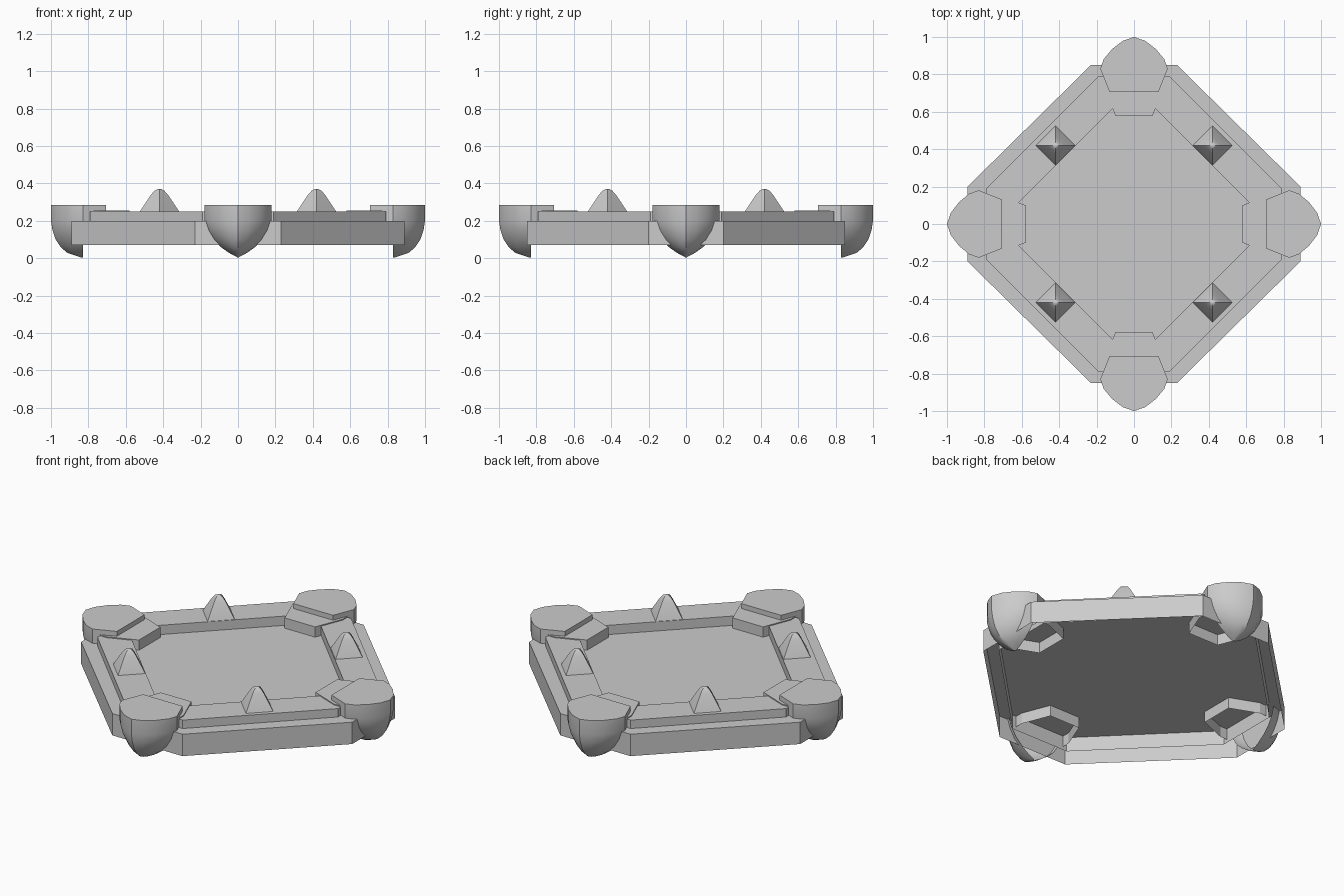
import bpy, bmesh, math
from mathutils import Matrix

if "Cube" in bpy.data.objects:
    bpy.data.objects.remove(bpy.data.objects["Cube"])


def finish(name, bm, smooth=None):
    bmesh.ops.remove_doubles(bm, verts=bm.verts, dist=1e-5)
    bmesh.ops.recalc_face_normals(bm, faces=bm.faces)
    me = bpy.data.meshes.new(name)
    bm.to_mesh(me)
    bm.free()
    ob = bpy.data.objects.new(name, me)
    bpy.context.collection.objects.link(ob)
    if smooth:
        bpy.context.view_layer.objects.active = ob
        ob.select_set(True)
        bpy.ops.object.shade_smooth_by_angle(angle=math.radians(smooth))
        ob.select_set(False)
    return ob


def octagon(ax, bx, ay, by):
    """Diamond with cut corners: (ax, bx) side corners, (by, ay) end corners."""
    q = [(ax, -bx), (ax, bx), (by, ay), (-by, ay)]
    return q + [(-x, -y) for x, y in q]


def loft(bm, rings, closed=True, cap_first=False, cap_last=False):
    rows = [[bm.verts.new(p) for p in r] for r in rings]
    n = len(rows[0])
    for a, b in zip(rows, rows[1:]):
        for i in range(n if closed else n - 1):
            j = (i + 1) % n
            bm.faces.new((a[i], a[j], b[j], b[i]))
    if cap_first:
        bm.faces.new(rows[0])
    if cap_last:
        bm.faces.new(rows[-1])
    return rows


def at(outline, z):
    return [(x, y, z) for x, y in outline]


outer = octagon(0.89, 0.20, 0.85, 0.23)
step = octagon(0.79, 0.19, 0.79, 0.19)
inner = octagon(0.63, 0.10, 0.63, 0.10)

# Outer band with its ledge, open underneath
bm = bmesh.new()
loft(bm, [at(outer, 0.07), at(outer, 0.20), at(step, 0.20)])
finish("outer_band", bm)

# Raised rim with skirt below
bm = bmesh.new()
loft(bm, [at(step, 0.11), at(step, 0.25), at(inner, 0.25), at(inner, 0.195)])
finish("raised_rim", bm)

# Recessed floor
bm = bmesh.new()
bm.faces.new([bm.verts.new(p) for p in at(step, 0.195)])
finish("floor", bm)

# Curved foot shell: half-width and reach at each height
levels = [(0.285, 0.18, 1.0), (0.20, 0.18, 1.0), (0.15, 0.163, 0.992),
          (0.10, 0.132, 0.975), (0.06, 0.092, 0.948), (0.03, 0.05, 0.915),
          (0.005, 0.004, 0.842)]
half = [(1, 0), (0.9, 0.3), (0.65, 0.62), (0.33, 0.88), (0, 1)]
arc = half + [(-w, r) for w, r in reversed(half[:-1])]
BACK = 0.83
bracket = [(-0.165, 0.80), (-0.165, 0.745), (-0.10, 0.58),
           (0.10, 0.58), (0.165, 0.745), (0.165, 0.80)]

for i, side in enumerate(("back", "left", "front", "right")):
    turn = Matrix.Rotation(i * math.pi / 2, 4, 'Z')

    bm = bmesh.new()
    rows = loft(bm, [[(w * f, BACK + (r - BACK) * g, z) for f, g in arc]
                     for z, w, r in levels], closed=False)
    lip = [[bm.verts.new((x, 0.705, z)) for x in (0.13, -0.13)]
           for z in (0.285, 0.20)]
    bm.faces.new(rows[0] + [lip[0][1], lip[0][0]])
    top, low = [[r[0], l[0], l[1], r[-1]] for r, l in zip(rows[:2], lip)]
    for k in range(3):
        bm.faces.new((top[k], top[k + 1], low[k + 1], low[k]))
    finish(side + "_foot", bm, 35).matrix_world = turn

    # Inner bracket, hollow underneath
    bm = bmesh.new()
    loft(bm, [at(bracket, 0.13), at(bracket, 0.256)], cap_last=True)
    finish(side + "_bracket", bm).matrix_world = turn

# Blunt studs in the middle of each rim side
for sx in (-1, 1):
    for sy in (-1, 1):
        bm = bmesh.new()
        rings = [[(sx * 0.42 + d * math.cos(k * math.pi / 2),
                   sy * 0.42 + d * math.sin(k * math.pi / 2), z) for k in range(4)]
                 for z, d in ((0.24, 0.11), (0.25, 0.105), (0.34, 0.045),
                              (0.362, 0.025), (0.37, 0.007))]
        loft(bm, rings, cap_first=True, cap_last=True)
        finish("rim_stud", bm, 40)
